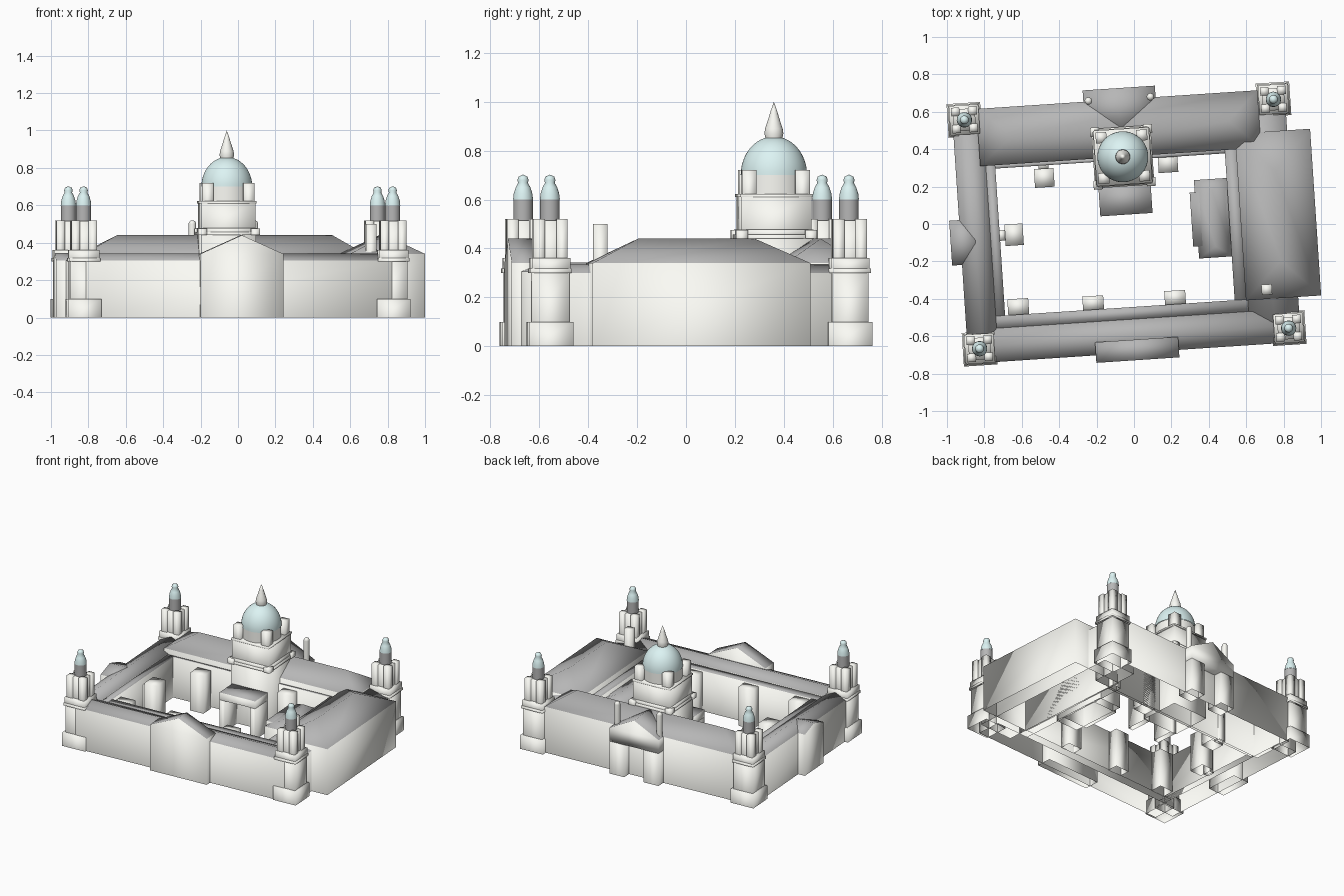
import bpy, bmesh, math
from mathutils import Matrix

if "Cube" in bpy.data.objects:
    bpy.data.objects.remove(bpy.data.objects["Cube"])

# The whole plan is turned slightly about z
PLAN = Matrix.Translation((-0.04, 0, 0)) @ Matrix.Rotation(math.radians(3.8), 4, 'Z')


def colour(name, r, g, b):
    m = bpy.data.materials.new(name)
    m.diffuse_color = (r, g, b, 1)
    m.use_nodes = True
    m.node_tree.nodes["Principled BSDF"].inputs["Base Color"].default_value = m.diffuse_color
    return m


STONE = colour("pale_stone", 0.97, 0.97, 0.92)
ROOF = colour("roof_grey", 0.47, 0.47, 0.47)
TEAL = colour("pale_teal", 0.72, 0.90, 0.90)


def make(name, verts, faces, mat=None):
    """Stone walls with grey upward faces, or a single given material; smooth shading."""
    me = bpy.data.meshes.new(name)
    me.from_pydata(verts, [], faces)
    for m in ([mat] if mat else [STONE, ROOF]):
        me.materials.append(m)
    bm = bmesh.new()
    bm.from_mesh(me)
    bmesh.ops.remove_doubles(bm, verts=bm.verts, dist=1e-5)
    bmesh.ops.recalc_face_normals(bm, faces=bm.faces)
    for f in bm.faces:
        f.smooth = True
        if not mat and f.normal.z > 0.3:
            f.material_index = 1
    bm.to_mesh(me)
    bm.free()
    me.transform(PLAN)
    ob = bpy.data.objects.new(name, me)
    bpy.context.collection.objects.link(ob)
    return ob


def box(name, x0, x1, y0, y1, z0, z1, mat=None):
    v = [(x, y, z) for z in (z0, z1) for x, y in ((x0, y0), (x1, y0), (x1, y1), (x0, y1))]
    f = [(i, (i + 1) % 4, (i + 1) % 4 + 4, i + 4) for i in range(4)] + [(4, 5, 6, 7)]
    return make(name, v, f, mat)


def square(name, cx, cy, w, z0, z1):
    return box(name, cx - w / 2, cx + w / 2, cy - w / 2, cy + w / 2, z0, z1, STONE)


def roofed(name, x0, x1, y0, y1, z0, eave, ridge, axis, in0=0, in1=0):
    """Walls with a ridge roof; in0/in1 are the hip insets (0 = gable)."""
    v = [(x, y, z) for z in (z0, eave) for x, y in ((x0, y0), (x1, y0), (x1, y1), (x0, y1))]
    f = [(i, (i + 1) % 4, (i + 1) % 4 + 4, i + 4) for i in range(4)]
    if axis == 'x':
        m = (y0 + y1) / 2
        v += [(x0 + in0, m, ridge), (x1 - in1, m, ridge)]
        f += [(4, 5, 9, 8), (6, 7, 8, 9), (7, 4, 8), (5, 6, 9)]
    else:
        m = (x0 + x1) / 2
        v += [(m, y0 + in0, ridge), (m, y1 - in1, ridge)]
        f += [(7, 4, 8, 9), (5, 6, 9, 8), (4, 5, 8), (6, 7, 9)]
    if z0 > 0:
        f.append((3, 2, 1, 0))
    return make(name, v, f)


def lathe(name, cx, cy, prof, n=32, mat=STONE):
    v, f = [], []
    for r, z in prof:
        for i in range(n):
            a = 2 * math.pi * i / n
            v.append((cx + r * math.cos(a), cy + r * math.sin(a), z))
    for k in range(len(prof) - 1):
        for i in range(n):
            j = (i + 1) % n
            f.append((k * n + i, k * n + j, (k + 1) * n + j, (k + 1) * n + i))
    return make(name, v, f, mat)


def arc(r, z, h, n=10):
    return [(r * math.cos(math.pi / 2 * i / n), z + h * math.sin(math.pi / 2 * i / n))
            for i in range(n + 1)]


# Four wings round the court, with lower ledges on the court side
roofed("back_wing", -0.76, 0.745, 0.36, 0.667, 0, 0.34, 0.44, 'x', 0.185, 0.165)
roofed("front_wing", -0.82, 0.82, -0.69, -0.51, 0, 0.305, 0.342, 'x')
roofed("left_wing", -0.892, -0.73, -0.6, 0.6, 0, 0.305, 0.342, 'y')
roofed("right_wing", 0.62, 0.89, -0.6, 0.6, 0, 0.30, 0.335, 'y')
box("front_ledge", -0.73, 0.62, -0.51, -0.445, 0, 0.30)
box("left_ledge", -0.73, -0.68, -0.51, 0.36, 0, 0.30)
box("right_ledge", 0.55, 0.62, -0.51, 0.4, 0, 0.30)
box("back_ledge", -0.73, 0.62, 0.342, 0.36, 0, 0.30)

# Large hipped hall on the right, with chimney
roofed("right_hall", 0.61, 1.013, -0.45, 0.443, 0, 0.34, 0.44, 'y', 0.2, 0.215)
square("chimney", 0.725, -0.40, 0.056, 0.3, 0.5)

# Gabled pavilions
roofed("front_pavilion", -0.21, 0.235, -0.73, -0.62, 0, 0.34, 0.44, 'y')
roofed("left_pavilion", -0.945, -0.811, -0.16, 0.08, 0, 0.305, 0.344, 'x')
roofed("back_gable", -0.187, 0.2, 0.515, 0.728, 0.24, 0.34, 0.44, 'y')
for x0, x1 in ((-0.187, -0.07), (0.083, 0.2)):
    box("back_porch_pier", x0, x1, 0.6, 0.728, 0, 0.24, STONE)
for x in (-0.16, 0.172):
    lathe("back_column", x, 0.67, [(0.02, 0.3), (0.02, 0.5)] + arc(0.02, 0.5, 0.02, 5), 16)

# Blocks standing in the court
for x, top in ((-0.607, -0.36), (-0.206, -0.372), (0.233, -0.372)):
    box("front_court_bay", x - 0.056, x + 0.056, -0.45, top, 0, 0.29, STONE)
box("left_court_bay", -0.652, -0.555, -0.075, 0.04, 0, 0.28, STONE)
box("left_court_link", -0.69, -0.65, -0.045, 0.012, 0, 0.25, STONE)
box("back_court_bay", -0.475, -0.37, 0.225, 0.325, 0, 0.28, STONE)
box("back_court_link", -0.45, -0.395, 0.32, 0.37, 0, 0.25, STONE)
box("back_court_bay_right", 0.19, 0.295, 0.26, 0.36, 0, 0.28, STONE)
roofed("right_court_hall", 0.375, 0.56, -0.21, 0.21, 0, 0.26, 0.30, 'y', 0.06, 0.06)
box("right_court_front", 0.348, 0.56, -0.145, 0.145, 0, 0.27)

# Open porch below the dome
for s in (-1, 1):
    a, b = sorted((0.003 + s * 0.14, 0.003 + s * 0.1))
    box("porch_side", a, b, 0.05, 0.22, 0, 0.23, STONE)
box("porch_roof", -0.137, 0.143, 0.05, 0.22, 0.23, 0.285)

# Central dome on stacked square tiers
DX, DY = 0.004, 0.36
for w, z0, z1 in ((0.295, 0, 0.44), (0.318, 0.44, 0.458), (0.305, 0.458, 0.478),
                  (0.288, 0.478, 0.61), (0.298, 0.61, 0.622)):
    square("dome_tier", DX, DY, w, z0, z1)
for sx in (-1, 1):
    for sy in (-1, 1):
        square("dome_foot", DX + sx * 0.142, DY + sy * 0.142, 0.048, 0.44, 0.475)
        square("dome_pier", DX + sx * 0.109, DY + sy * 0.109, 0.058, 0.62, 0.72)
lathe("dome_drum", DX, DY, [(0.133, 0.62), (0.133, 0.70)], 48)
lathe("dome", DX, DY, arc(0.136, 0.70, 0.158, 16), 48, TEAL)
lathe("dome_spire", DX, DY, [(0.034, 0.848), (0.039, 0.87), (0.036, 0.89), (0.026, 0.92),
                             (0.014, 0.96), (0, 1.0)], 24)

# Corner towers
for sx in (-1, 1):
    for sy in (-1, 1):
        x, y = sx * 0.828, sy * 0.613
        for w, z0, z1 in ((0.18, 0, 0.1), (0.15, 0.1, 0.3), (0.168, 0.3, 0.318),
                          (0.158, 0.318, 0.36), (0.118, 0.36, 0.515)):
            square("tower_tier", x, y, w, z0, z1)
        for px in (-1, 1):
            for py in (-1, 1):
                square("tower_pier", x + px * 0.046, y + py * 0.046, 0.045, 0.36, 0.52)
        lathe("tower_drum", x, y, [(0.04, 0.515), (0.04, 0.6)], 24, ROOF)
        lathe("tower_dome", x, y, [(0.041, 0.6), (0.038, 0.625), (0.03, 0.65), (0.02, 0.668),
                                   (0.023, 0.68), (0.018, 0.694), (0, 0.702)], 24, TEAL)
